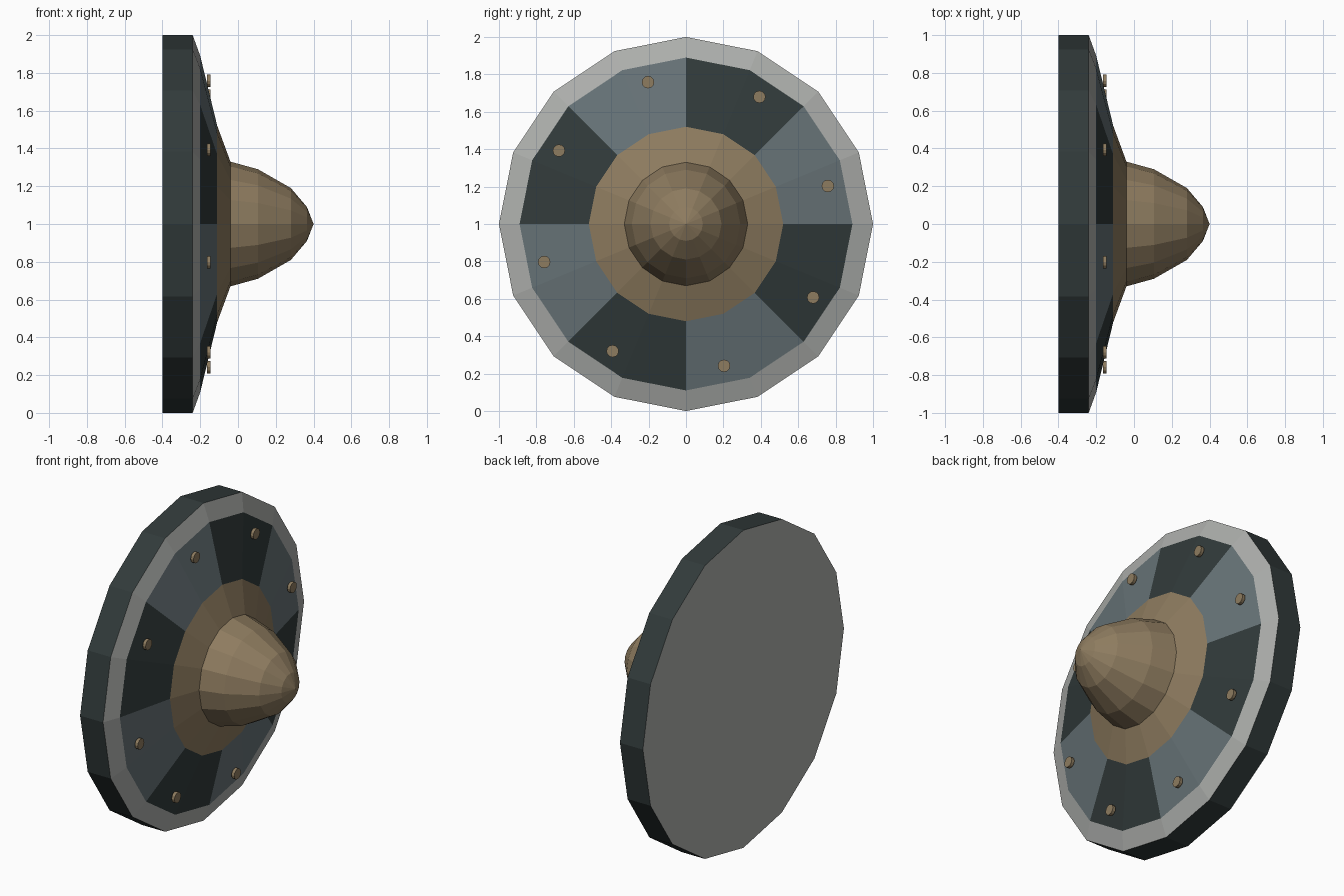
import bpy
import bmesh
import math

if "Cube" in bpy.data.objects:
    bpy.data.objects.remove(bpy.data.objects["Cube"])

SIDES = 16


def material(name, rgb):
    m = bpy.data.materials.new(name)
    m.diffuse_color = (*rgb, 1.0)
    m.use_nodes = True
    m.node_tree.nodes["Principled BSDF"].inputs["Base Color"].default_value = m.diffuse_color
    return m


dark = material("dark slate", (0.031, 0.043, 0.043))
light = material("blue grey", (0.135, 0.172, 0.185))
steel = material("pale grey", (0.42, 0.43, 0.415))
bronze = material("bronze", (0.27, 0.20, 0.115))


def point(x, r, angle):
    """Position around the x axis, angle measured from the top towards +y."""
    return (x, r * math.sin(angle), 1 + r * math.cos(angle))


def finish(name, bm, mats):
    bmesh.ops.recalc_face_normals(bm, faces=bm.faces[:])
    me = bpy.data.meshes.new(name)
    bm.to_mesh(me)
    bm.free()
    for m in mats:
        me.materials.append(m)
    ob = bpy.data.objects.new(name, me)
    bpy.context.collection.objects.link(ob)
    return ob


def lathe(name, profile, mats, rule):
    """Turn (x, radius) points about the x axis; rule(band, side) picks a material."""
    bm = bmesh.new()
    rings = []
    for x, r in profile:
        if r == 0:
            rings.append([bm.verts.new((x, 0, 1))] * SIDES)
        else:
            rings.append([bm.verts.new(point(x, r, 2 * math.pi * i / SIDES))
                          for i in range(SIDES)])
    for band, (a, b) in enumerate(zip(rings, rings[1:])):
        for i in range(SIDES):
            j = (i + 1) % SIDES
            corners = list(dict.fromkeys((a[i], a[j], b[j], b[i])))
            bm.faces.new(corners).material_index = rule(band, i)
    return finish(name, bm, mats)


# Shield body: flat back, dark edge, pale rim, alternating panels, bronze collar
def body_colour(band, side):
    if band == 3:
        return 0 if (side // 2) % 2 == 0 else 1
    return {0: 2, 1: 0, 2: 2, 4: 3, 5: 3}[band]


lathe("shield_body",
      [(-0.40, 0), (-0.40, 1.0), (-0.24, 1.0), (-0.20, 0.89),
       (-0.11, 0.52), (-0.04, 0.33), (-0.04, 0)],
      [dark, light, steel, bronze], body_colour)

# Central pointed boss
lathe("boss",
      [(-0.04, 0.33), (0.105, 0.29), (0.28, 0.19), (0.365, 0.09), (0.40, 0)],
      [bronze], lambda band, side: 0)

# Ring of eight rivets, one per panel
for k in range(8):
    bm = bmesh.new()
    _, cy, cz = point(0, 0.785, math.radians(30 + 45 * k))
    caps = []
    for x in (-0.165, -0.145):
        caps.append([bm.verts.new((x, cy + 0.033 * math.sin(t * math.pi / 6),
                                   cz + 0.033 * math.cos(t * math.pi / 6)))
                     for t in range(12)])
        bm.faces.new(caps[-1])
    for t in range(12):
        u = (t + 1) % 12
        bm.faces.new((caps[0][t], caps[0][u], caps[1][u], caps[1][t]))
    finish(f"rivet_{k + 1}", bm, [bronze])
